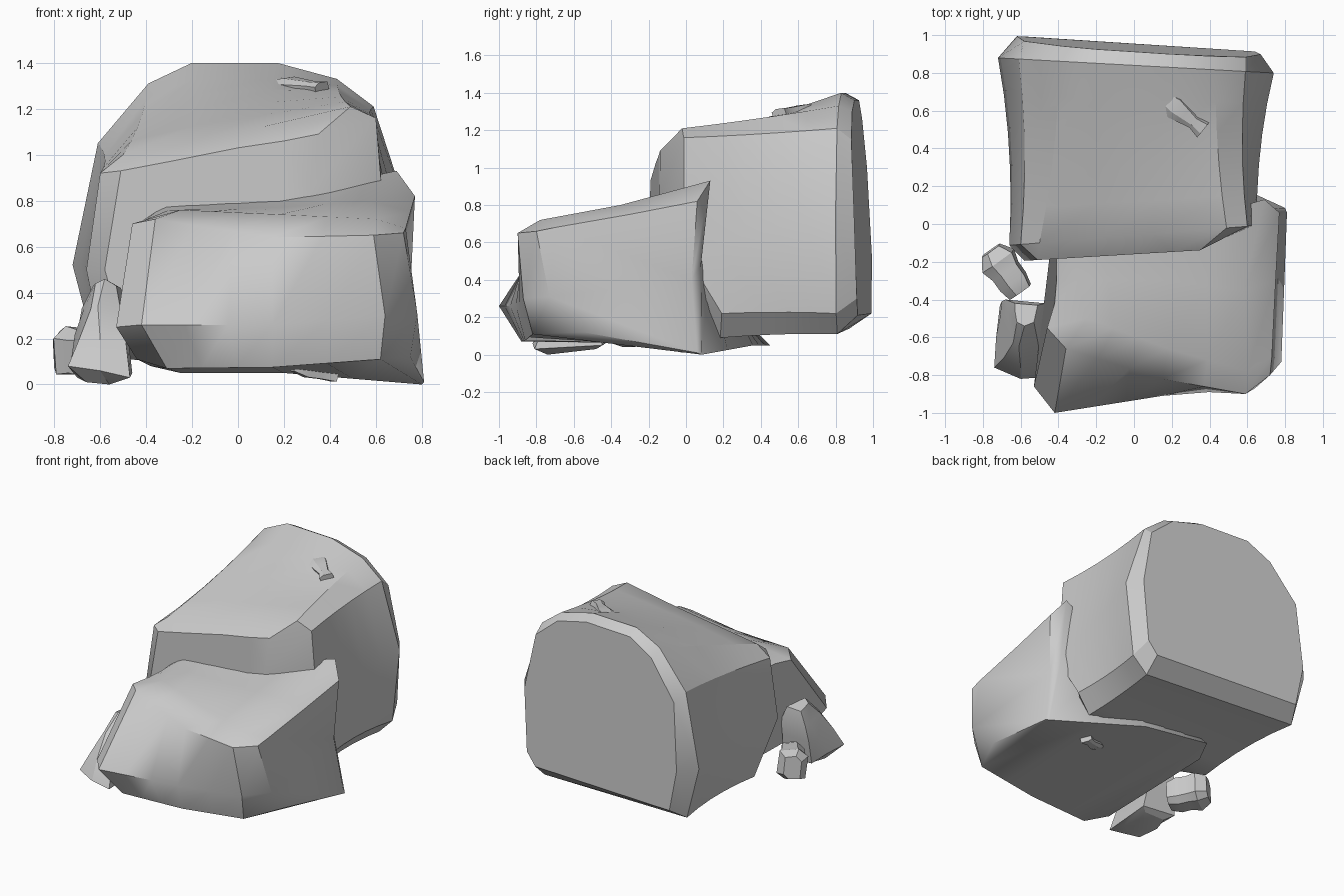
import bpy, bmesh, math
from mathutils import Vector

if "Cube" in bpy.data.objects:
    bpy.data.objects.remove(bpy.data.objects["Cube"])


def between(a, b, t, pinch=(0, 0, 0)):
    """Ring between two rings, pulled towards its own centre by pinch per axis."""
    ring = [Vector(p).lerp(Vector(q), t) for p, q in zip(a, b)]
    centre = sum(ring, Vector()) / len(ring)
    k = [1 - s * 4 * t * (1 - t) for s in pinch]
    return [centre + Vector([d * s for d, s in zip(p - centre, k)]) for p in ring]


def loft(name, rings, angle=28):
    """Skin a list of equal-length rings and cap both ends."""
    bm = bmesh.new()
    vs = [[bm.verts.new(p) for p in r] for r in rings]
    n = len(vs[0])
    for a, b in zip(vs, vs[1:]):
        for i in range(n):
            bm.faces.new((a[i], a[(i + 1) % n], b[(i + 1) % n], b[i]))
    bm.faces.new(vs[0])
    bm.faces.new(vs[-1])
    bmesh.ops.recalc_face_normals(bm, faces=bm.faces)
    mesh = bpy.data.meshes.new(name)
    bm.to_mesh(mesh)
    bm.free()
    ob = bpy.data.objects.new(name, mesh)
    bpy.context.collection.objects.link(ob)
    bpy.ops.object.select_all(action='DESELECT')
    ob.select_set(True)
    bpy.context.view_layer.objects.active = ob
    bpy.ops.object.shade_smooth_by_angle(angle=math.radians(angle))
    return ob


def xz_ring(profile, y):
    return [(x, y(x, z), z) for x, z in profile]


# Tall rear boulder: rounded profiles stacked along y
front_cap = xz_ring([(-.50, .22), (-.58, .5), (-.51, .93), (-.3, .97), (0, 1.03), (.2, 1.06),
                     (.35, 1.09), (.32, .85), (.32, .45), (.3, .3), (.25, .22)],
                    lambda x, z: -.16 + .06 * x)
front_rim = xz_ring([(-.58, .11), (-.66, .5), (-.60, .92), (-.5, 1.0), (-.2, 1.06), (.1, 1.12),
                     (.49, 1.21), (.60, 1.16), (.65, .55), (.64, .22), (.54, .09)],
                    lambda x, z: -.06 + .08 * x + (.2 if z < .3 and x > 0 else 0) + (.15 if z < .3 and x < 0 else 0))
back_rim = xz_ring([(-.62, .14), (-.72, .52), (-.61, 1.05), (-.39, 1.31), (-.20, 1.40), (.17, 1.40),
                    (.43, 1.33), (.59, 1.21), (.74, .75), (.68, .22), (.57, .11)],
                   lambda x, z: .84 - .055 * x)
back_cap = xz_ring([(-.56, .22), (-.62, .52), (-.58, 1.0), (-.38, 1.26), (-.20, 1.36), (.17, 1.36),
                    (.41, 1.30), (.59, 1.15), (.67, .75), (.64, .30), (.57, .21)],
                   lambda x, z: .955 - .065 * x - .05 * max(0, z - .5))
waist = [between(front_rim, back_rim, t, (.04, 0, .012)) for t in (.2, .4, .6, .8)]
loft("rear_boulder", [front_cap, front_rim, *waist, back_rim, back_cap])

# Low front boulder: rings stacked along x, its foot tucked under the rear one
left_cap = [(-.44, -.78, .11), (-.53, -.86, .25), (-.46, -.55, .70), (-.42, -.42, .71),
            (-.41, -.3, .71), (-.41, -.12, .72), (-.42, .05, .4), (-.38, .22, .08)]
left_rim = [(-.31, -.88, .07), (-.42, -1, .26), (-.36, -.66, .72), (-.25, -.5, .76),
            (-.3, -.3, .76), (-.32, -.1, .78), (-.3, .1, .4), (-.25, .45, .05)]
middle = [(.15, -.86, .075), (.15, -.91, .26), (.15, -.82, .64), (.18, -.66, .74),
          (.18, -.3, .77), (.18, -.02, .82), (.2, .16, .42), (.2, .36, .05)]
right_rim = [(.62, -.82, .11), (.64, -.87, .3), (.59, -.90, .65), (.60, -.78, .72),
             (.58, -.35, .80), (.69, .13, .93), (.70, .08, .48), (.80, .085, .0)]
right_cap = [(.75, -.55, .12), (.78, -.73, .31), (.72, -.80, .66), (.73, -.70, .68),
             (.75, -.3, .75), (.77, .06, .82), (.75, .03, .4), (.81, .06, .01)]
loft("front_boulder", [left_cap, left_rim, between(left_rim, middle, .33), between(left_rim, middle, .66),
                       middle, between(middle, right_rim, .5), right_rim, right_cap], 44)

# Upright stone at the left: wide foot, narrow leaning top
loft("upright_stone", [
    [(-.66, -.73, .01), (-.56, -.74, 0), (-.5, -.68, .03), (-.5, -.48, .03), (-.66, -.48, .03), (-.70, -.6, .03)],
    [(-.74, -.76, .08), (-.60, -.82, .06), (-.47, -.81, .03), (-.46, -.45, .05), (-.71, -.43, .06), (-.73, -.6, .08)],
    [(-.69, -.71, .2), (-.60, -.76, .2), (-.49, -.74, .2), (-.48, -.42, .22), (-.70, -.41, .22), (-.71, -.5, .22)],
    [(-.64, -.63, .33), (-.61, -.65, .34), (-.51, -.62, .32), (-.47, -.42, .32), (-.68, -.40, .33), (-.67, -.46, .33)],
    [(-.62, -.52, .44), (-.58, -.54, .46), (-.53, -.52, .43), (-.51, -.43, .42), (-.63, -.42, .42), (-.63, -.46, .43)]],
     24)


def pebble(name, centre, axis, up, length, sizes):
    """Six-sided pinched stone; sizes are (width, height) along its length."""
    axis = Vector(axis).normalized()
    side = axis.cross(Vector(up)).normalized()
    top = side.cross(axis)
    outline = [(-1, -.6), (-.5, -1), (.8, -1), (1, .5), (.4, 1), (-.8, .9)]
    rings = []
    for i, (w, h) in enumerate(sizes):
        c = Vector(centre) + axis * length * (i / (len(sizes) - 1) - .5)
        rings.append([c + side * u * w + top * v * h for u, v in outline])
    loft(name, rings)


# Loose stone at the left and small chips on the top and underside
pebble("loose_stone", (-.68, -.25, .145), (.5, -.7, -.05), (0, 0, 1), .27,
       [(.06, .08), (.105, .105), (.085, .095), (.085, .10), (.07, .08)])
pebble("top_chip", (.265, .58, 1.293), (.75, -.6, -.05), (0, -.2, 1), .26,
       [(.05, .03), (.065, .04), (.05, .035), (.035, .03), (.05, .03)])
pebble("under_chip", (.33, -.03, .06), (.75, .3, -.15), (0, 0, 1), .2,
       [(.03, .02), (.045, .035), (.03, .03), (.045, .03)])
